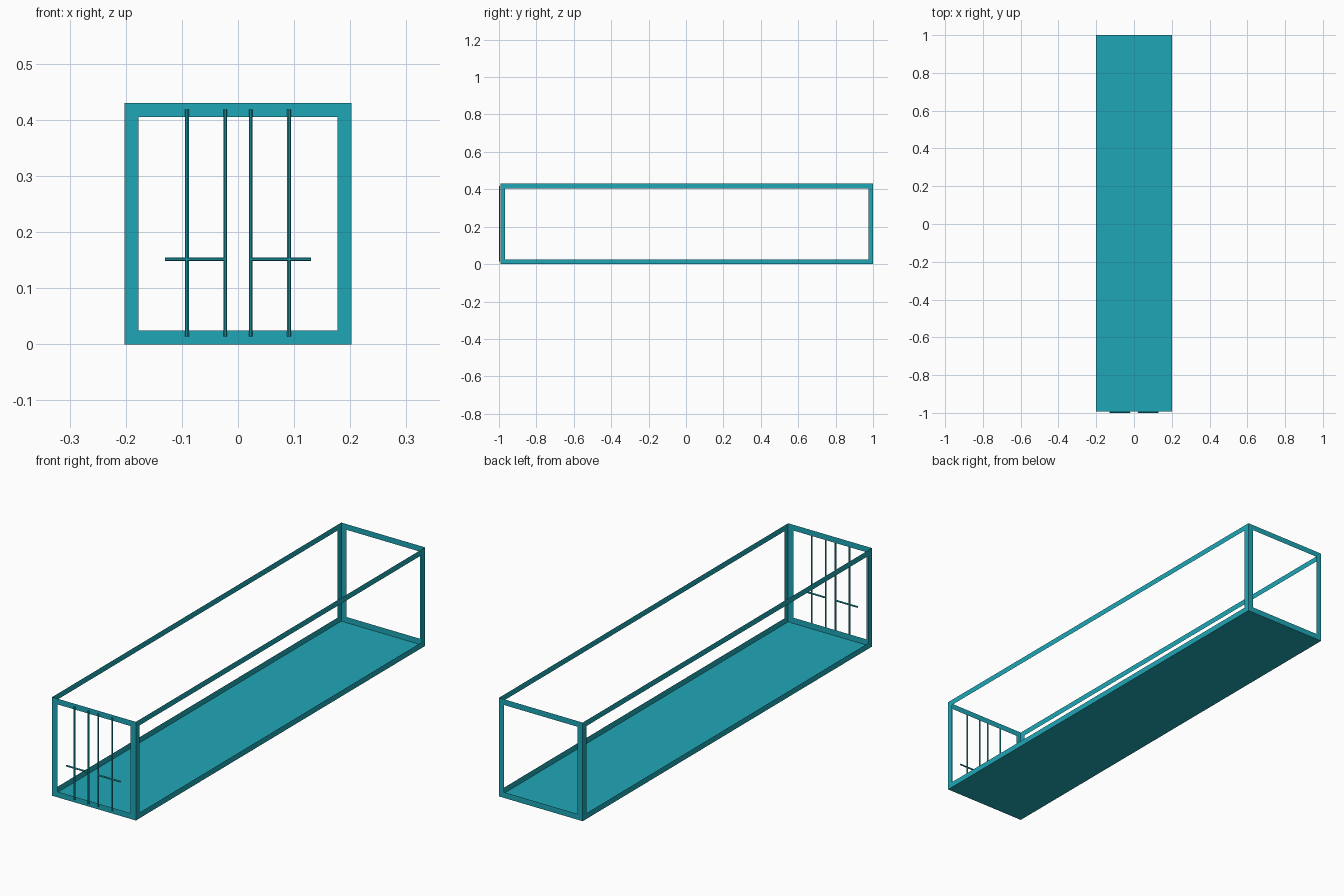
import bpy, bmesh, math
from mathutils import Matrix, Vector

if "Cube" in bpy.data.objects:
    bpy.data.objects.remove(bpy.data.objects["Cube"])

W, H = 0.202, 0.43            # half width, height
Y0, Y1 = -0.992, 1.0          # front and back of the shell
STRIP = 0.025                 # frame strip width
R = 0.0035                    # rod radius

teal = bpy.data.materials.new("teal_paint")
teal.diffuse_color = (0.014, 0.39, 0.47, 1)
teal.use_nodes = True
teal.node_tree.nodes["Principled BSDF"].inputs["Base Color"].default_value = teal.diffuse_color


def finish(name, bm):
    mesh = bpy.data.meshes.new(name)
    bm.to_mesh(mesh)
    bm.free()
    mesh.materials.append(teal)
    obj = bpy.data.objects.new(name, mesh)
    bpy.context.collection.objects.link(obj)
    return obj


def rod(name, start, end):
    a, b = Vector(start), Vector(end)
    bm = bmesh.new()
    rot = Vector((0, 0, 1)).rotation_difference(b - a).to_matrix().to_4x4()
    turn = Matrix.Rotation(math.pi / 8, 4, 'Z')
    bmesh.ops.create_cone(bm, cap_ends=True, segments=8, radius1=R, radius2=R,
                          depth=(b - a).length,
                          matrix=Matrix.Translation((a + b) / 2) @ rot @ turn)
    return finish(name, bm)


# Open-topped sheet shell: solid floor, four walls cut down to thin frames
bm = bmesh.new()
bmesh.ops.create_cube(bm, size=1, matrix=Matrix.Translation((0, (Y0 + Y1) / 2, H / 2))
                      @ Matrix.Diagonal((2 * W, Y1 - Y0, H, 1)))
bm.normal_update()
roof = [f for f in bm.faces if f.normal.z > 0.9]
bmesh.ops.delete(bm, geom=roof, context='FACES_ONLY')
walls = [f for f in bm.faces if abs(f.normal.z) < 0.1]
bmesh.ops.inset_individual(bm, faces=walls, thickness=STRIP, use_even_offset=True)
bmesh.ops.delete(bm, geom=walls, context='FACES_ONLY')
finish("container_frame", bm)

# Door locking rods and handles, mirrored left and right
yr = -1 + R
for side, s in (("left", -1), ("right", 1)):
    for label, x in (("inner", 0.023), ("outer", 0.091)):
        rod(f"{side}_{label}_lock_rod", (s * x, yr, 0.014), (s * x, yr, 0.419))
    rod(f"{side}_door_handle", (s * 0.023, yr, 0.152), (s * 0.130, yr, 0.152))
